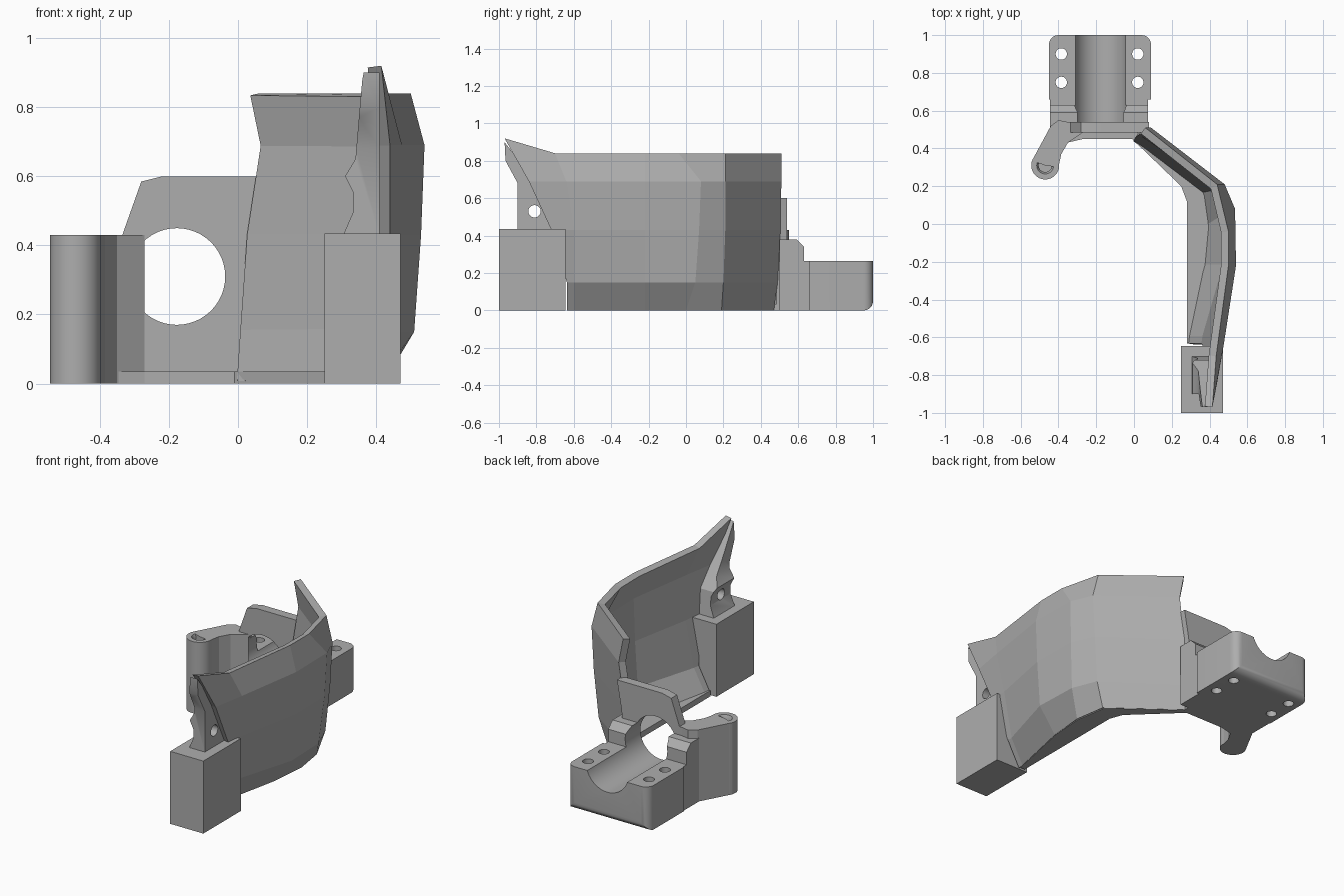
import bpy, bmesh, math
from mathutils import Vector, Matrix

cube = bpy.data.objects.get("Cube")
if cube:
    bpy.data.objects.remove(cube)

grey = bpy.data.materials.new("plain grey")
grey.use_nodes = True
tone = (0.42, 0.42, 0.42, 1)
grey.diffuse_color = tone
grey.node_tree.nodes["Principled BSDF"].inputs["Base Color"].default_value = tone


def finish(name, bm):
    """Turn a bmesh into a named grey object."""
    bmesh.ops.recalc_face_normals(bm, faces=bm.faces)
    mesh = bpy.data.meshes.new(name)
    bm.to_mesh(mesh)
    bm.free()
    mesh.materials.append(grey)
    obj = bpy.data.objects.new(name, mesh)
    bpy.context.collection.objects.link(obj)
    return obj


def prism(name, axis, outline, low, high, round_edges=None, radius=0.05):
    """Extrude a 2D outline along x, y or z, optionally rounding chosen edges."""
    place = {"x": lambda a, b, c: (c, a, b),
             "y": lambda a, b, c: (a, c, b),
             "z": lambda a, b, c: (a, b, c)}[axis]
    bm = bmesh.new()
    face = bm.faces.new([bm.verts.new(place(a, b, low)) for a, b in outline])
    out = bmesh.ops.extrude_face_region(bm, geom=[face])
    shift = Vector(place(0, 0, high - low))
    bmesh.ops.translate(bm, vec=shift,
                        verts=[v for v in out["geom"] if isinstance(v, bmesh.types.BMVert)])
    if round_edges:
        bmesh.ops.bevel(bm, geom=[e for e in bm.edges if round_edges(e)], offset=radius,
                        segments=6, profile=0.5, affect="EDGES")
    return finish(name, bm)


def box(name, x0, x1, y0, y1, z0, z1, **rounding):
    return prism(name, "z", [(x0, y0), (x1, y0), (x1, y1), (x0, y1)], z0, z1, **rounding)


def rod(name, centre, radius, length, axis="z", top=None):
    bm = bmesh.new()
    turn = {"z": Matrix(), "y": Matrix.Rotation(math.pi / 2, 4, "X"),
            "x": Matrix.Rotation(math.pi / 2, 4, "Y")}[axis]
    bmesh.ops.create_cone(bm, cap_ends=True, segments=48, radius1=radius,
                          radius2=top or radius, depth=length,
                          matrix=Matrix.Translation(centre) @ turn)
    return finish(name, bm)


def apply_modifiers(obj):
    graph = bpy.context.evaluated_depsgraph_get()
    obj.data = bpy.data.meshes.new_from_object(obj.evaluated_get(graph))
    obj.modifiers.clear()


def boolean(obj, tool, operation="DIFFERENCE"):
    mod = obj.modifiers.new("cut", "BOOLEAN")
    mod.operation, mod.object, mod.solver = operation, tool, "EXACT"
    apply_modifiers(obj)
    bpy.data.objects.remove(tool)


def smooth(obj):
    bpy.ops.object.select_all(action="DESELECT")
    obj.select_set(True)
    bpy.context.view_layer.objects.active = obj
    bpy.ops.object.shade_smooth_by_angle(angle=math.radians(30))


# Curved guard wall: outer plan line at each height, then thickened inwards
levels = [
    (0, [(.02, .47), (.39, .19), (.42, 0), (.4, -.22), (.32, -.6), (.315, -.637)]),
    (.15, [(.03, .49), (.44, .2), (.5, .05), (.51, -.22), (.4, -.6), (.395, -.637)]),
    (.43, [(.05, .505), (.465, .21), (.525, .07), (.53, -.22), (.455, -.6), (.44, -.72)]),
    (.69, [(.09, .51), (.48, .21), (.535, .08), (.54, -.22), (.475, -.64), (.44, -.84)]),
    (.84, [(.06, .51), (.44, .21), (.5, -.04), (.5, -.22), (.435, -.7), (.415, -.97)]),
]
bm = bmesh.new()
rows = [[bm.verts.new((x, y, z)) for x, y in line] for z, line in levels]
rows[-1][-1].co.z += 0.08
for lower, upper in zip(rows, rows[1:]):
    for i in range(len(lower) - 1):
        bm.faces.new((lower[i], upper[i], upper[i + 1], lower[i + 1]))
mesh_normal_side = 1
wall = finish("guard_wall", bm)
# make sure the surface faces outwards (+x) before thickening
if sum(p.normal.x * p.area for p in wall.data.polygons) < 0:
    wall.data.flip_normals()
shell = wall.modifiers.new("thickness", "SOLIDIFY")
shell.thickness, shell.offset, shell.use_even_offset = 0.04, -1, True
apply_modifiers(wall)

# Floor flange along the inside foot of the wall
prism("floor_flange", "z",
      [(-.4, .42), (-.27, .45), (-.01, .45), (.25, .2), (.28, .12), (.28, -.63),
       (.31, -.63), (.4, -.2), (.41, 0), (.38, .19), (.02, .465), (.02, .52), (-.4, .52)],
      0, .035)

# Back plate with the large round opening
BORE = (-.177, .7, .31)
plate = prism("back_plate", "y",
              [(-.4, 0), (-.4, .43), (-.335, .43), (-.28, .585), (-.22, .6), (.08, .6),
               (.05, .43), (.02, .11), (.02, 0)], .485, .54)
boolean(plate, rod("cutter", BORE, .14, 1, "y"))
smooth(plate)

# Clamp block: low rear body with rounded end, raised neck in front
body = box("clamp_body", -.45, .09, .66, 1, 0, .265,
           round_edges=lambda e: all(v.co.y > .99 for v in e.verts)
           and min(v.co.z for v in e.verts) < .01)
neck = prism("clamp_neck", "x",
             [(.5, 0), (.67, 0), (.67, .265), (.63, .265), (.63, .34), (.59, .38), (.5, .38)],
             -.445, .075)
for part in (body, neck):
    boolean(part, rod("cutter", BORE, .14, 1, "y"))
for x in (-.385, .02):
    for y in (.75, .9):
        boolean(body, rod("cutter", (x, y, .15), .03, 1))
smooth(body)
smooth(neck)

# Side arm and screw boss
prism("boss_arm", "z",
      [(-.4, .55), (-.44, .52), (-.54, .335), (-.47, .31), (-.4, .3), (-.385, .37),
       (-.35, .43), (-.27, .485), (-.3, .53)], 0, .43)
boss = rod("screw_boss", (-.47, .31, .215), .074, .43)
boolean(boss, rod("cutter", (-.47, .31, .4), .035, .3))
boolean(boss, rod("cutter", (-.47, .31, .425), .035, .03, top=.05))
smooth(boss)

# Front foot block
box("front_foot", .25, .47, -1, -.645, 0, .435)

# Pierced ear above the foot: side outline crossed with front outline
ear = prism("pierced_ear", "x",
            [(-.9, .43), (-.9, .68), (-.965, .8), (-.97, .9), (-.84, .73),
             (-.72, .58), (-.7, .43)], .2, .6)
boolean(ear, prism("cutter", "y",
                   [(.3, .42), (.335, .5), (.335, .55), (.31, .6), (.34, .65), (.35, .77),
                    (.36, .88), (.37, .93), (.41, .93), (.41, .42)], -1.2, 0), "INTERSECT")
boolean(ear, rod("cutter", (.4, -.81, .53), .033, 1, "x"))
smooth(ear)
